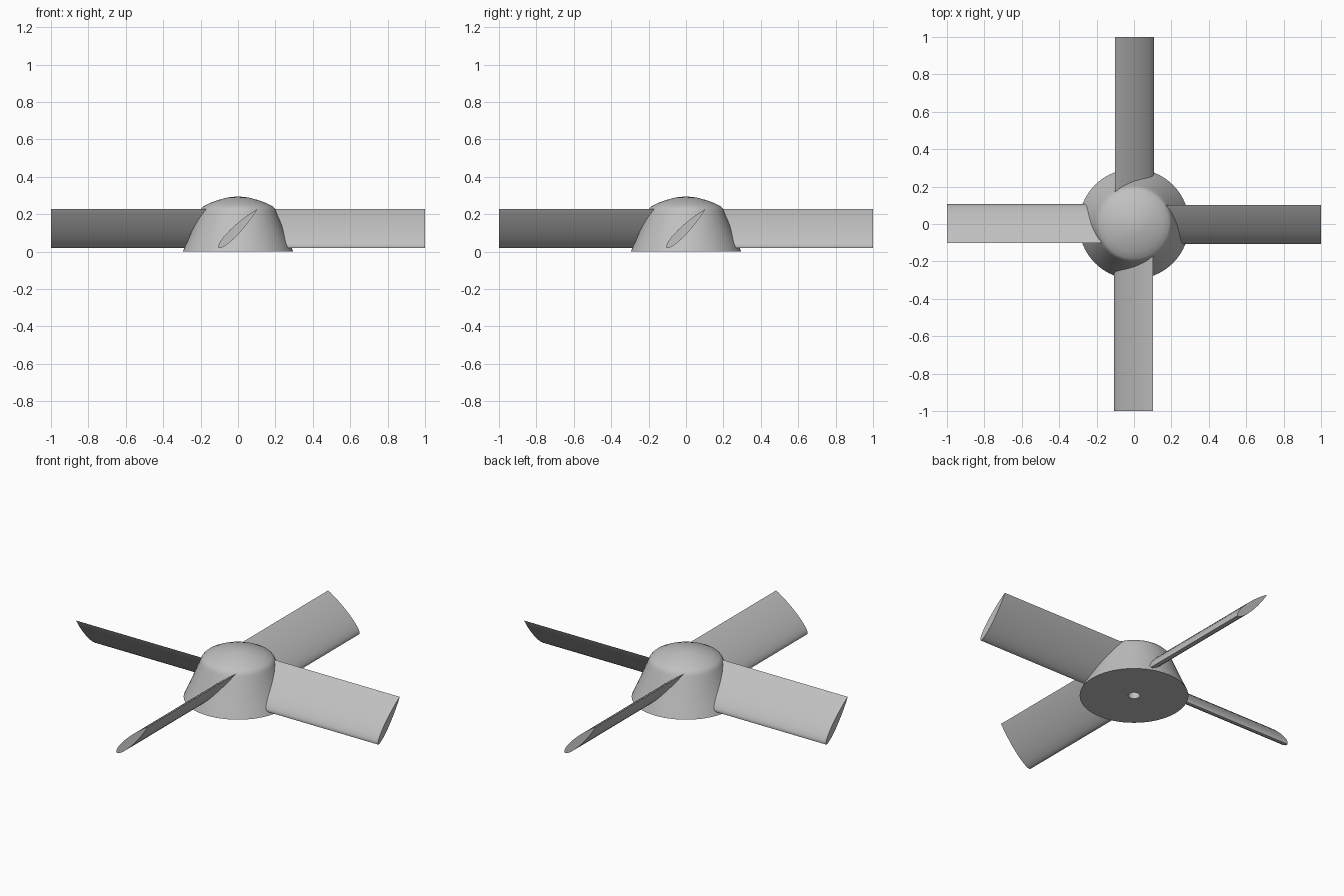
import bpy, bmesh, math
from mathutils import Matrix, Vector

cube = bpy.data.objects.get("Cube")
if cube:
    bpy.data.objects.remove(cube, do_unlink=True)

grey = bpy.data.materials.new("light_grey")
grey.use_nodes = True
colour = (0.53, 0.53, 0.53, 1)
grey.diffuse_color = colour
grey.node_tree.nodes["Principled BSDF"].inputs["Base Color"].default_value = colour


def make_object(name, bm, angle):
    bmesh.ops.recalc_face_normals(bm, faces=bm.faces)
    mesh = bpy.data.meshes.new(name)
    bm.to_mesh(mesh)
    bm.free()
    mesh.materials.append(grey)
    obj = bpy.data.objects.new(name, mesh)
    bpy.context.collection.objects.link(obj)
    bpy.ops.object.select_all(action="DESELECT")
    obj.select_set(True)
    bpy.context.view_layer.objects.active = obj
    bpy.ops.object.shade_smooth_by_angle(angle=math.radians(angle))
    return obj


# Hub: domed cone with a blind shaft hole underneath, turned around z
profile = [(0, 0.16), (0.032, 0.16), (0.032, 0), (0.295, 0), (0.287, 0.02),
           (0.264, 0.07), (0.24, 0.127), (0.218, 0.18), (0.204, 0.215),
           (0.197, 0.23), (0.185, 0.242), (0.15, 0.26), (0.11, 0.275),
           (0.06, 0.289), (0.03, 0.293), (0, 0.295)]
bm = bmesh.new()
points = [bm.verts.new((r, 0, z)) for r, z in profile]
edges = [bm.edges.new(pair) for pair in zip(points, points[1:])]
bmesh.ops.spin(bm, geom=points + edges, axis=(0, 0, 1), cent=(0, 0, 0),
               angle=math.tau, steps=64, use_duplicate=False)
bmesh.ops.remove_doubles(bm, verts=bm.verts, dist=0.0005)
make_object("hub", bm, 35)

# Blades: pitched teardrop section, rounded low edge and sharp high edge
CHORD, THICK, STEPS = 0.292, 0.046, 14
low_edge = Vector((-0.104, 0, 0.021))
along = Vector((1, 0, 1)).normalized()
across = Vector((-1, 0, 1)).normalized()


def half_thickness(t):
    return THICK * 1.3 * math.sqrt(t) * (1 - t) ** 0.9


ts = [(1 - math.cos(math.pi * i / STEPS)) / 2 for i in range(STEPS + 1)]
section = [(t, half_thickness(t)) for t in ts]
section += [(t, -half_thickness(t)) for t in reversed(ts[1:-1])]

for name, turn in (("front_blade", 0), ("left_blade", 90),
                   ("back_blade", 180), ("right_blade", 270)):
    bm = bmesh.new()
    ring = [bm.verts.new(low_edge + along * CHORD * t + across * h + Vector((0, -0.06, 0)))
            for t, h in section]
    root = bm.faces.new(ring)
    tip = bmesh.ops.extrude_face_region(bm, geom=[root], use_keep_orig=True)
    tip_verts = [v for v in tip["geom"] if isinstance(v, bmesh.types.BMVert)]
    bmesh.ops.translate(bm, verts=tip_verts, vec=(0, -0.94, 0))
    bmesh.ops.rotate(bm, verts=bm.verts, cent=(0, 0, 0),
                     matrix=Matrix.Rotation(math.radians(turn), 3, "Z"))
    make_object(name, bm, 40)
